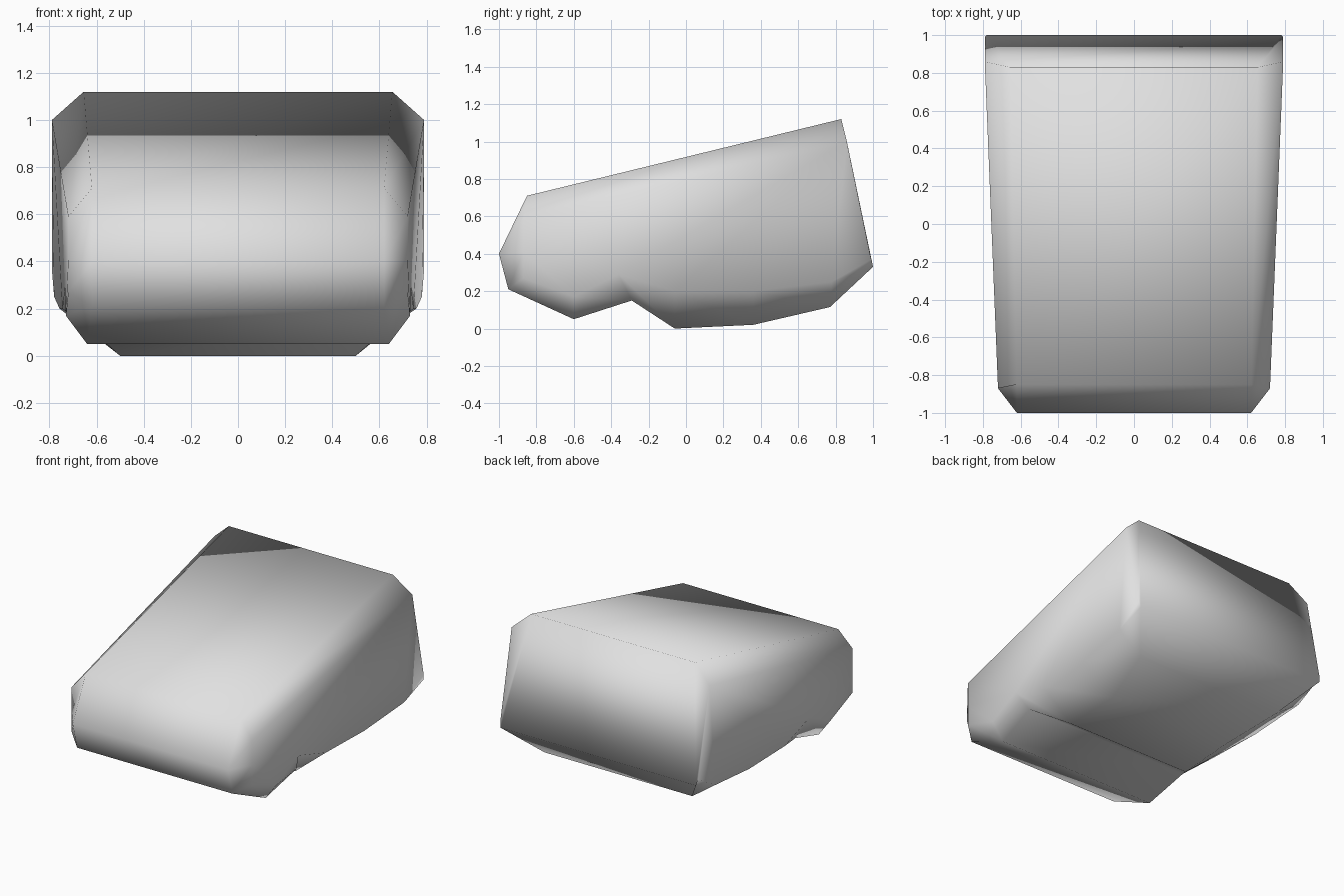
import bpy, bmesh

if "Cube" in bpy.data.objects:
    bpy.data.objects.remove(bpy.data.objects["Cube"])

# Each row: centre ring (half width, y, z), then side ring (half width, y, z)
SECTION = [
    ((0.62, -0.85, 0.71), (0.72, -0.87, 0.59)),    # top front
    ((0.655, 0.83, 1.12), (0.79, 0.86, 1.00)),     # top back
    ((0.78, 1.00, 0.33), (0.79, 0.99, 0.37)),      # back lower edge
    ((0.59, 0.77, 0.115), (0.78, 0.78, 0.25)),     # rear belly
    ((0.49, 0.36, 0.02), (0.757, 0.36, 0.20)),
    ((0.50, -0.06, 0.0), (0.745, -0.06, 0.20)),
    ((0.67, -0.29, 0.15), (0.735, -0.36, 0.29)),   # notch
    ((0.64, -0.60, 0.05), (0.73, -0.60, 0.17)),    # front foot
    ((0.62, -0.95, 0.21), (0.72, -0.87, 0.27)),
    ((0.62, -1.00, 0.40), (0.72, -0.87, 0.41)),    # nose
]

bm = bmesh.new()


def ring(column, side):
    return [bm.verts.new((side * row[column][0], row[column][1], row[column][2]))
            for row in SECTION]


# Four rings from left to right, bridged into one closed shell
rings = [ring(1, -1), ring(0, -1), ring(0, 1), ring(1, 1)]
n = len(SECTION)
for a, b in zip(rings, rings[1:]):
    for i in range(n):
        j = (i + 1) % n
        bm.faces.new((a[i], a[j], b[j], b[i]))

# Side walls
caps = [bm.faces.new(rings[0]), bm.faces.new(rings[3])]
bmesh.ops.recalc_face_normals(bm, faces=bm.faces[:])
bmesh.ops.triangulate(bm, faces=caps)
for f in bm.faces:
    f.smooth = True

mesh = bpy.data.meshes.new("wedge_body")
bm.to_mesh(mesh)
bm.free()

# Plain light grey
mat = bpy.data.materials.new("light grey")
mat.diffuse_color = (0.75, 0.75, 0.75, 1)
mat.use_nodes = True
mat.node_tree.nodes["Principled BSDF"].inputs["Base Color"].default_value = mat.diffuse_color
mesh.materials.append(mat)

body = bpy.data.objects.new("wedge_body", mesh)
bpy.context.collection.objects.link(body)
